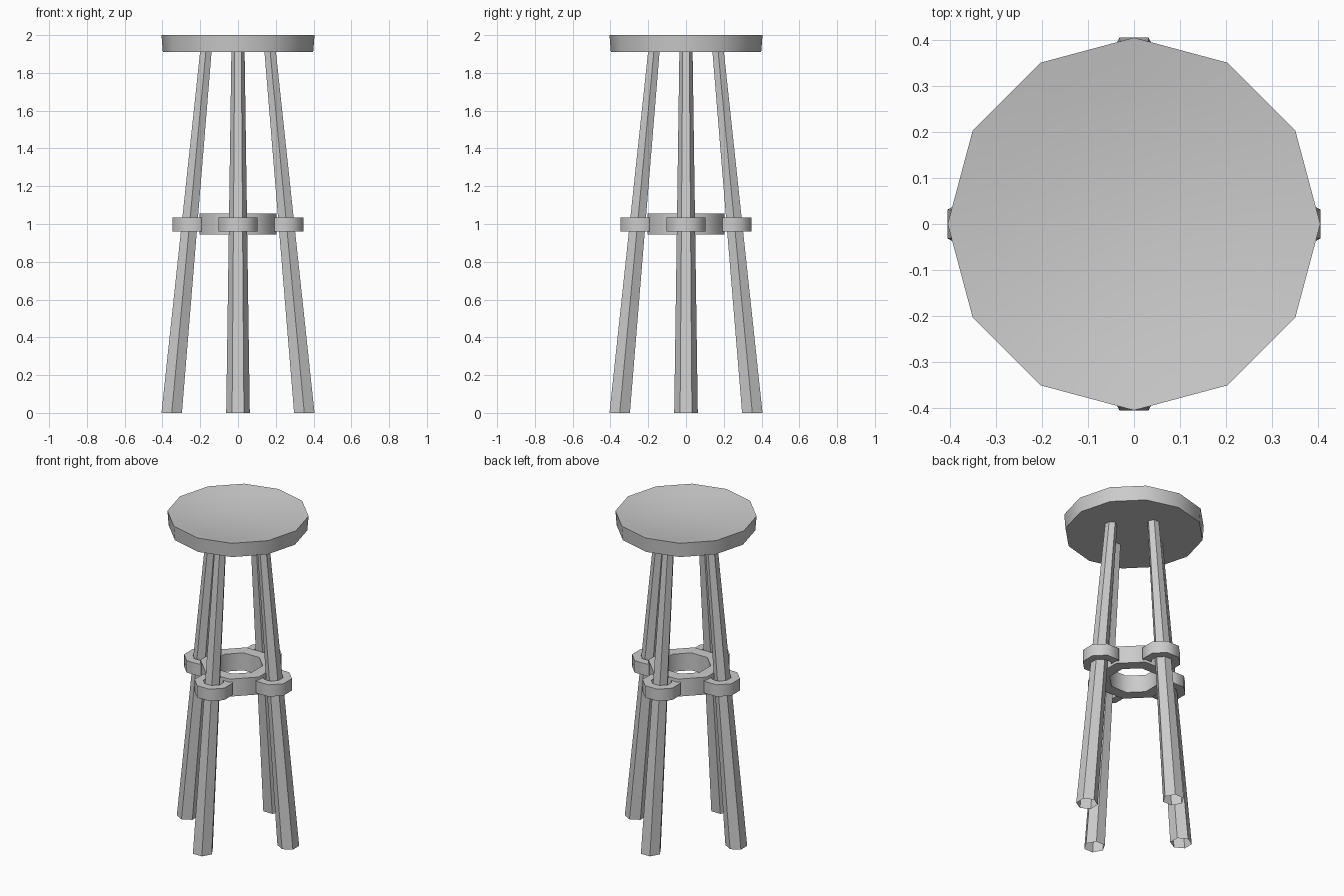
import bpy, bmesh, math
from math import pi, sin, cos

cube = bpy.data.objects.get("Cube")
if cube:
    bpy.data.objects.remove(cube)

grey = bpy.data.materials.new("plain_grey")
grey.use_nodes = True
colour = (0.6, 0.6, 0.6, 1)
grey.diffuse_color = colour
grey.node_tree.nodes["Principled BSDF"].inputs["Base Color"].default_value = colour


def loft(name, sections, sides, phase=0, turn=0, close=False, cap=False):
    """Join polygon rings given as (radius, centre offset, z); turn spins the part about z."""
    bm = bmesh.new()
    rings = []
    for radius, offset, z in sections:
        ring = []
        for i in range(sides):
            a = phase + 2 * pi * i / sides
            x, y = offset + radius * cos(a), radius * sin(a)
            ring.append(bm.verts.new((x * cos(turn) - y * sin(turn),
                                      x * sin(turn) + y * cos(turn), z)))
        rings.append(ring)
    pairs = list(zip(rings, rings[1:]))
    if close:
        pairs.append((rings[-1], rings[0]))
    for low, high in pairs:
        for i in range(sides):
            j = (i + 1) % sides
            bm.faces.new((low[i], low[j], high[j], high[i]))
    if cap:
        bm.faces.new(rings[0][::-1])
        bm.faces.new(rings[-1])
    mesh = bpy.data.meshes.new(name)
    bm.to_mesh(mesh)
    bm.free()
    mesh.materials.append(grey)
    obj = bpy.data.objects.new(name, mesh)
    bpy.context.collection.objects.link(obj)
    bpy.ops.object.select_all(action='DESELECT')
    obj.select_set(True)
    bpy.context.view_layer.objects.active = obj
    bpy.ops.object.shade_smooth_by_angle(angle=math.radians(50))
    return obj


# Round seat with a shallow dished top
dish = [(0.405 * t, 0, 2 - 0.04 * (1 - t * t)) for t in (1, 0.75, 0.5, 0.25, 0.05)]
loft("seat", [(0.398, 0, 1.91)] + dish, 12, cap=True)

# Central brace ring
loft("brace_ring", [(0.22, 0, 0.945), (0.22, 0, 1.055), (0.145, 0, 1.055), (0.145, 0, 0.945)],
     8, phase=pi / 8, close=True)

# Four tapered legs, open at the foot, each held by a collar
for k, side in enumerate(("left", "back", "right", "front")):
    turn = k * pi / 2
    loft(side + "_leg", [(0.0625, 0.351, 0), (0.035, 0.17, 1.915)], 6, pi / 6, turn)
    loft(side + "_collar", [(0.112, 0.243, 0.96), (0.112, 0.243, 1.035),
                            (0.06, 0.243, 1.035), (0.06, 0.243, 0.96)],
         8, pi / 8, turn, close=True)
